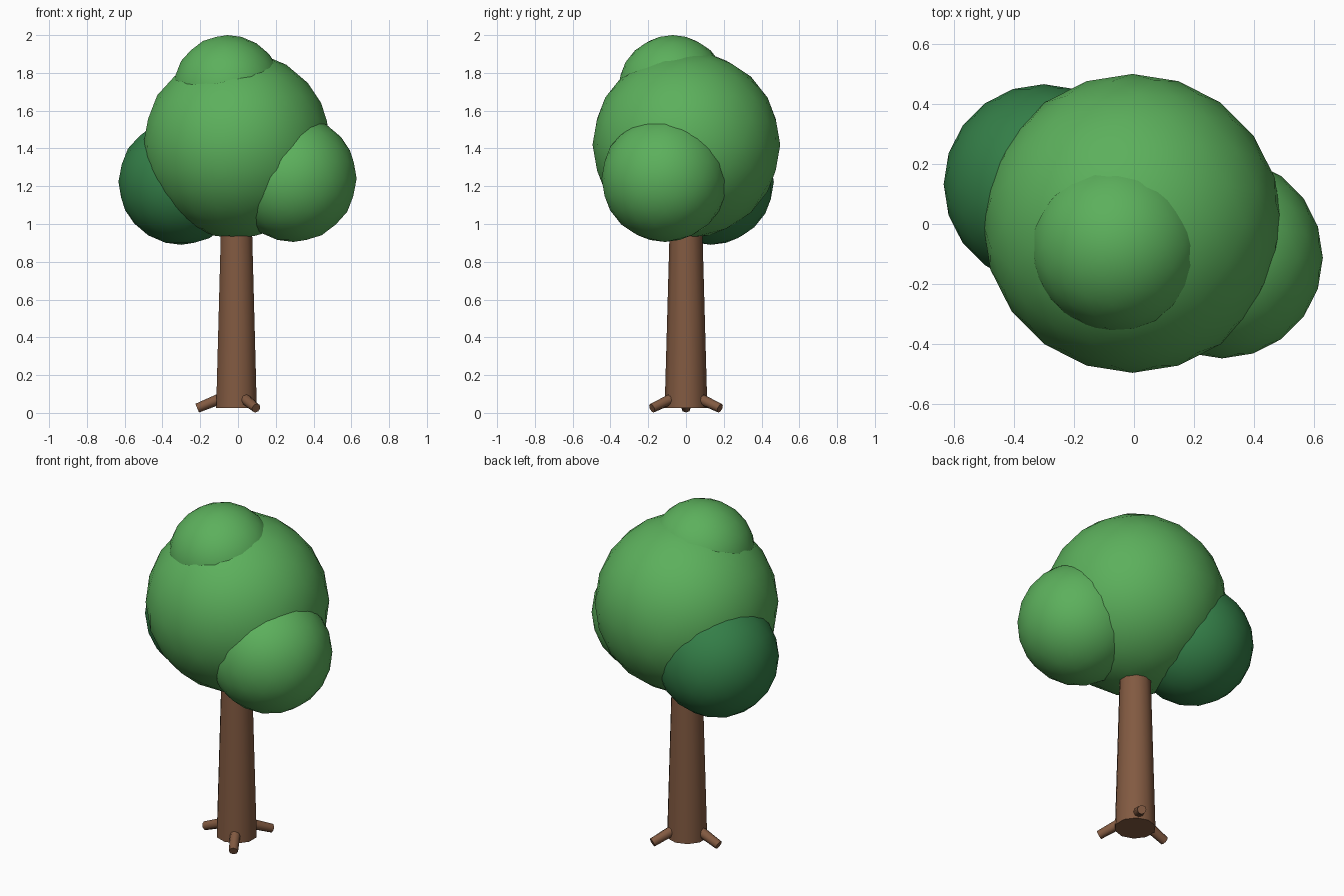
import bpy, bmesh, math
from mathutils import Matrix, Vector

cube = bpy.data.objects.get("Cube")
if cube:
    bpy.data.objects.remove(cube, do_unlink=True)


def make_material(name, rgb):
    mat = bpy.data.materials.new(name)
    mat.use_nodes = True
    color = (*rgb, 1.0)
    mat.diffuse_color = color
    bsdf = next(n for n in mat.node_tree.nodes if n.type == 'BSDF_PRINCIPLED')
    bsdf.inputs["Base Color"].default_value = color
    bsdf.inputs["Roughness"].default_value = 0.9
    return mat


leaf_green = make_material("leaf green", (0.107, 0.434, 0.107))
dark_leaf_green = make_material("dark leaf green", (0.034, 0.210, 0.064))
bark_brown = make_material("bark brown", (0.223, 0.102, 0.053))


def finish(bm, name, mat, sharp_angle):
    mesh = bpy.data.meshes.new(name)
    bm.to_mesh(mesh)
    bm.free()
    mesh.materials.append(mat)
    obj = bpy.data.objects.new(name, mesh)
    bpy.context.collection.objects.link(obj)
    bpy.ops.object.select_all(action='DESELECT')
    obj.select_set(True)
    bpy.context.view_layer.objects.active = obj
    bpy.ops.object.shade_smooth_by_angle(angle=math.radians(sharp_angle))
    return obj


def foliage(name, center, radius, mat):
    bm = bmesh.new()
    bmesh.ops.create_icosphere(bm, subdivisions=3, radius=radius,
                               matrix=Matrix.Translation(center))
    return finish(bm, name, mat, 60)


def taper(name, start, end, r_start, r_end, sides):
    start, end = Vector(start), Vector(end)
    axis = end - start
    turn = axis.to_track_quat('Z', 'Y').to_matrix().to_4x4()
    if axis.x == 0 and axis.y == 0:
        turn = Matrix.Identity(4)
    bm = bmesh.new()
    bmesh.ops.create_cone(bm, cap_ends=True, segments=sides,
                          radius1=r_start, radius2=r_end, depth=axis.length,
                          matrix=Matrix.Translation((start + end) / 2) @ turn)
    return finish(bm, name, bark_brown, 50)


# Crown: one large ball with three smaller ones growing out of it
foliage("main_foliage", (-0.005, 0.002, 1.42), 0.497, leaf_green)
foliage("top_foliage", (-0.055, -0.07, 1.71), 0.29, leaf_green)
foliage("left_foliage", (0.293, -0.112, 1.24), 0.335, leaf_green)
foliage("right_foliage", (-0.30, 0.132, 1.223), 0.333, dark_leaf_green)

# Trunk
TRUNK_X = -0.008
taper("trunk", (TRUNK_X, 0, 0.027), (TRUNK_X, 0, 1.1), 0.113, 0.083, 10)

# Three roots spread evenly around the foot of the trunk
for i, name in enumerate(("left_back_root", "right_root", "left_front_root")):
    a = math.radians(60 + 120 * i)
    c, s = math.cos(a), math.sin(a)
    taper(name, (TRUNK_X + 0.05 * c, 0.05 * s, 0.09),
          (TRUNK_X + 0.208 * c, 0.208 * s, 0.025), 0.03, 0.025, 8)
